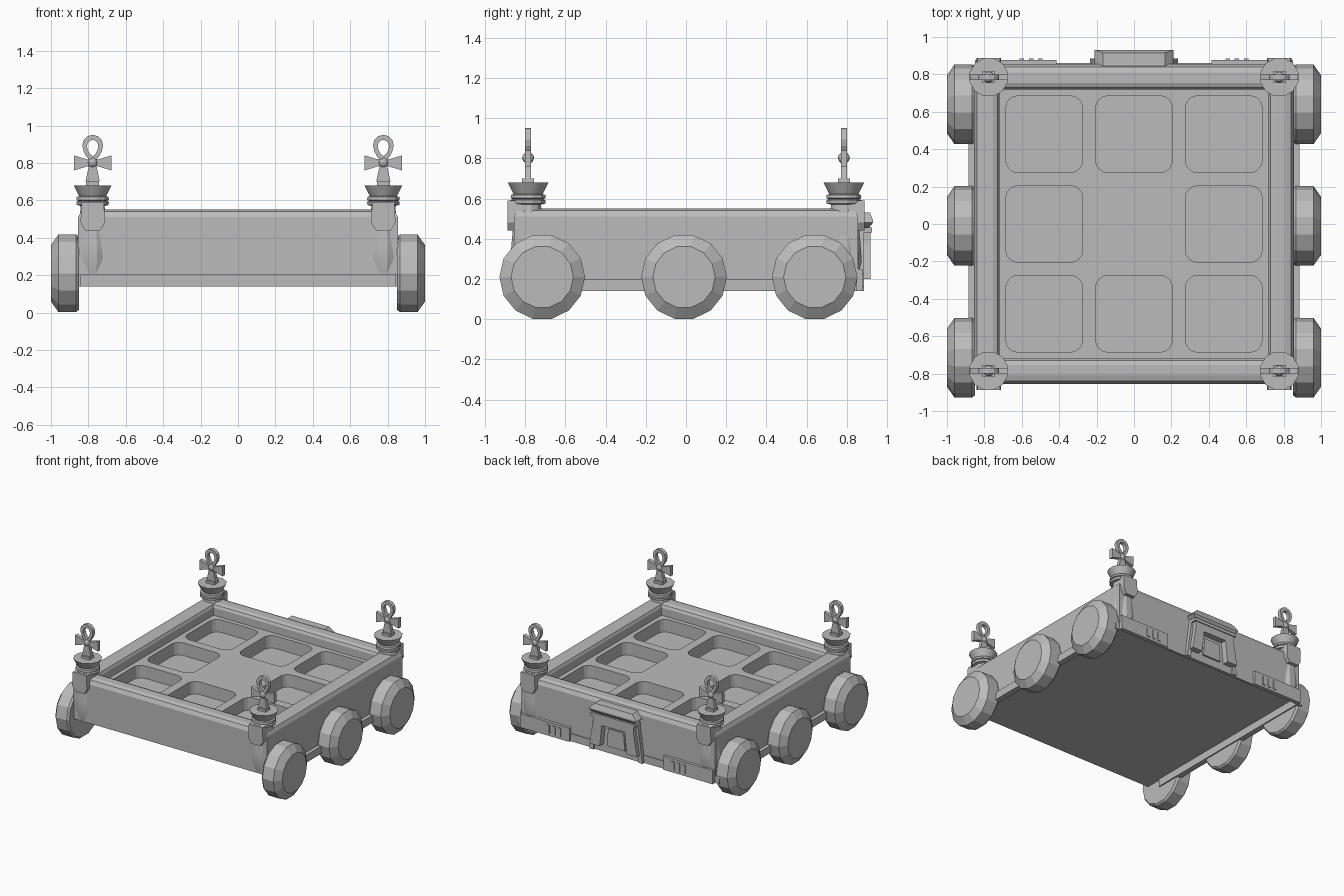
import bpy, bmesh, math
from mathutils import Vector, Matrix

cube = bpy.data.objects.get("Cube")
if cube:
    bpy.data.objects.remove(cube)

stone = bpy.data.materials.new("stone_grey")
stone.use_nodes = True
GREY = (0.5, 0.5, 0.5, 1)
stone.diffuse_color = GREY
stone.node_tree.nodes["Principled BSDF"].inputs["Base Color"].default_value = GREY


def finish(name, bm, smooth=False):
    bmesh.ops.recalc_face_normals(bm, faces=bm.faces)
    me = bpy.data.meshes.new(name)
    bm.to_mesh(me)
    bm.free()
    me.materials.append(stone)
    ob = bpy.data.objects.new(name, me)
    bpy.context.collection.objects.link(ob)
    if smooth:
        bpy.ops.object.select_all(action='DESELECT')
        ob.select_set(True)
        bpy.context.view_layer.objects.active = ob
        bpy.ops.object.shade_smooth_by_angle(angle=math.radians(28))
    return ob


def skin(bm, loops, caps=True):
    """Bridge equal closed loops of points, optionally capping both ends."""
    rings = [[bm.verts.new(p) for p in loop] for loop in loops]
    n = len(rings[0])
    for a, b in zip(rings, rings[1:]):
        for i in range(n):
            j = (i + 1) % n
            bm.faces.new((a[i], a[j], b[j], b[i]))
    if caps:
        bm.faces.new(rings[0])
        bm.faces.new(rings[-1])


def box(bm, x0, x1, y0, y1, z0, z1, top=1.0):
    """Box whose upper end can be narrowed in x."""
    c, h = (x0 + x1) / 2, (x1 - x0) / 2
    skin(bm, [[(c + s * h * k, y, z) for s, y in ((-1, y0), (1, y0), (1, y1), (-1, y1))]
              for z, k in ((z0, 1), (z1, top))])


def circle(r, z, n):
    return [(r * math.cos((i + 0.5) * math.tau / n), r * math.sin((i + 0.5) * math.tau / n), z)
            for i in range(n)]


def lathe(name, profile, n, matrix, smooth=False):
    bm = bmesh.new()
    skin(bm, [circle(r, z, n) for r, z in profile])
    bm.transform(matrix)
    return finish(name, bm, smooth)


def extrude_xz(bm, outline, y0, y1):
    skin(bm, [[(x, y, z) for x, z in outline] for y in (y0, y1)])


# Low wall with a softened rim
bm = bmesh.new()
wall = [(0.72, 0.2), (0.855, 0.2), (0.855, 0.51), (0.84, 0.54), (0.81, 0.55),
        (0.755, 0.55), (0.73, 0.54), (0.72, 0.52), (0.72, 0.2)]
skin(bm, [[(h * sx, h * sy, z) for sx, sy in ((-1, -1), (1, -1), (1, 1), (-1, 1))]
          for h, z in wall], caps=False)
bmesh.ops.remove_doubles(bm, verts=bm.verts, dist=1e-5)
finish("wall_rim", bm)

# Floor with eight rounded wells around a solid centre
bm = bmesh.new()
box(bm, -0.725, 0.725, -0.725, 0.725, 0.2, 0.46)
tray = finish("tray_floor", bm)
bm = bmesh.new()
for i in (-1, 0, 1):
    for j in (-1, 0, 1):
        if i or j:
            loop = []
            for k in range(20):
                a = math.radians((k // 5) * 90 + (k % 5) * 22.5)
                q = (k // 5) * math.pi / 2 + math.pi / 4
                loop.append((i * 0.48 + 0.14 * math.copysign(1, math.cos(q)) + 0.065 * math.cos(a),
                             j * 0.48 + 0.14 * math.copysign(1, math.sin(q)) + 0.065 * math.sin(a)))
            skin(bm, [[(x, y, z) for x, y in loop] for z in (0.36, 0.6)])
cutter = finish("well_cutter", bm)
cutter.hide_render = True
mod = tray.modifiers.new("wells", 'BOOLEAN')
mod.operation = 'DIFFERENCE'
mod.object = cutter
mod.solver = 'EXACT'
bpy.ops.object.select_all(action='DESELECT')
bpy.context.view_layer.objects.active = tray
tray.select_set(True)
bpy.ops.object.modifier_apply(modifier=mod.name)
bpy.data.objects.remove(cutter)

# Side rails and wheels
for side, s in (("left", 1), ("right", -1)):
    bm = bmesh.new()
    x0, x1 = sorted((s * 0.84, s * 0.885))
    box(bm, x0, x1, -0.72, 0.85, 0.14, 0.2)
    finish(side + "_rail", bm)
    for place, y in (("front", -0.715), ("middle", -0.01), ("rear", 0.64)):
        m = Matrix.Translation((0, y, 0.21)) @ Matrix.Rotation(s * math.pi / 2, 4, 'Y')
        lathe(f"{place}_{side}_wheel",
              [(0.2, 0.85), (0.213, 0.865), (0.213, 0.96), (0.155, 1.0)], 14, m)

# Corner columns, each topped with a looped cross
COLUMN = [(0.07, 0.2), (0.092, 0.29), (0.085, 0.38), (0.066, 0.57), (0.088, 0.575), (0.09, 0.592),
          (0.078, 0.597), (0.09, 0.602), (0.088, 0.618), (0.075, 0.622), (0.105, 0.68)]


def looped_cross(name, x, y):
    bm = bmesh.new()
    box(bm, -0.035, 0.035, -0.03, 0.03, 0.675, 0.7)
    box(bm, -0.038, 0.038, -0.015, 0.015, 0.7, 0.81, 0.4)
    for s in (-1, 1):
        extrude_xz(bm, [(0, 0.79), (s * 0.1, 0.76), (s * 0.1, 0.84), (0, 0.81)], -0.015, 0.015)
    # Teardrop loop
    sections = []
    for k in range(14):
        t = k * math.tau / 14
        pinch = 0.5 - 0.5 * math.cos(t)
        w = math.sin(t) * (0.35 + 0.65 * pinch ** 0.5)
        outer, inner = (0.066 * w, 0.878 - 0.072 * math.cos(t)), (0.036 * w, 0.88 - 0.043 * math.cos(t))
        sections.append([(px, d, pz) for (px, pz), d in
                         ((outer, -0.015), (outer, 0.015), (inner, 0.015), (inner, -0.015))])
    skin(bm, sections + sections[:1], caps=False)
    bmesh.ops.remove_doubles(bm, verts=bm.verts, dist=1e-5)
    bmesh.ops.create_icosphere(bm, subdivisions=2, radius=0.03, matrix=Matrix.Translation((0, 0, 0.802)))
    bm.transform(Matrix.Translation((x, y, 0)))
    finish(name, bm)


for end, sy in (("front", -1), ("rear", 1)):
    for side, sx in (("left", 1), ("right", -1)):
        x, y = sx * 0.777, sy * 0.785
        tag = f"{end}_{side}"
        lathe(tag + "_column", COLUMN, 12, Matrix.Translation((x, y, 0)), True)
        looped_cross(tag + "_looped_cross", x, y)
        # Tapered plate on the outward face of the column
        bm = bmesh.new()
        y0, y1 = sorted((y, sy * 0.888))
        extrude_xz(bm, [(x - 0.04, 0.44), (x + 0.04, 0.44), (x + 0.065, 0.48),
                        (x + 0.06, 0.59), (x - 0.06, 0.59), (x - 0.065, 0.48)], y0, y1)
        finish(tag + "_column_plate", bm)

# Rear skirt and corner blocks with small ribs
bm = bmesh.new()
box(bm, -0.85, 0.85, 0.845, 0.862, 0.14, 0.2)
finish("rear_skirt", bm)
for side, s in (("left", 1), ("right", -1)):
    bm = bmesh.new()
    x0, x1 = sorted((s * 0.415, s * 0.85))
    box(bm, x0, x1, 0.845, 0.878, 0.14, 0.25)
    for r in (0.5, 0.55, 0.6):
        box(bm, s * r - 0.012, s * r + 0.012, 0.87, 0.885, 0.16, 0.23)
    finish(f"rear_{side}_block", bm)

# Rear gateway: leaning jambs, lintel, roll and flared cornice
bm = bmesh.new()
for s in (-1, 1):
    extrude_xz(bm, [(s * 0.235, 0.14), (s * 0.2, 0.14), (s * 0.165, 0.43), (s * 0.195, 0.43)], 0.845, 0.885)
    extrude_xz(bm, [(s * 0.21, 0.2), (s * 0.12, 0.2), (s * 0.1, 0.38), (s * 0.18, 0.38)], 0.845, 0.918)
box(bm, -0.18, 0.18, 0.845, 0.918, 0.37, 0.43)
finish("gate_frame", bm)
bm = bmesh.new()
box(bm, -0.2, 0.2, 0.845, 0.87, 0.14, 0.4, 0.85)
box(bm, -0.08, 0.08, 0.86, 0.885, 0.2, 0.34, 0.85)
finish("gate_door", bm)
bm = bmesh.new()
box(bm, -0.195, 0.195, 0.845, 0.925, 0.43, 0.455)
skin(bm, [[(sx * h, y, z) for sx, y in ((-1, 0.845), (1, 0.845), (1, d), (-1, d))]
          for h, d, z in ((0.18, 0.91, 0.455), (0.21, 0.93, 0.48), (0.205, 0.93, 0.492), (0.165, 0.915, 0.53))])
finish("gate_cornice", bm)
